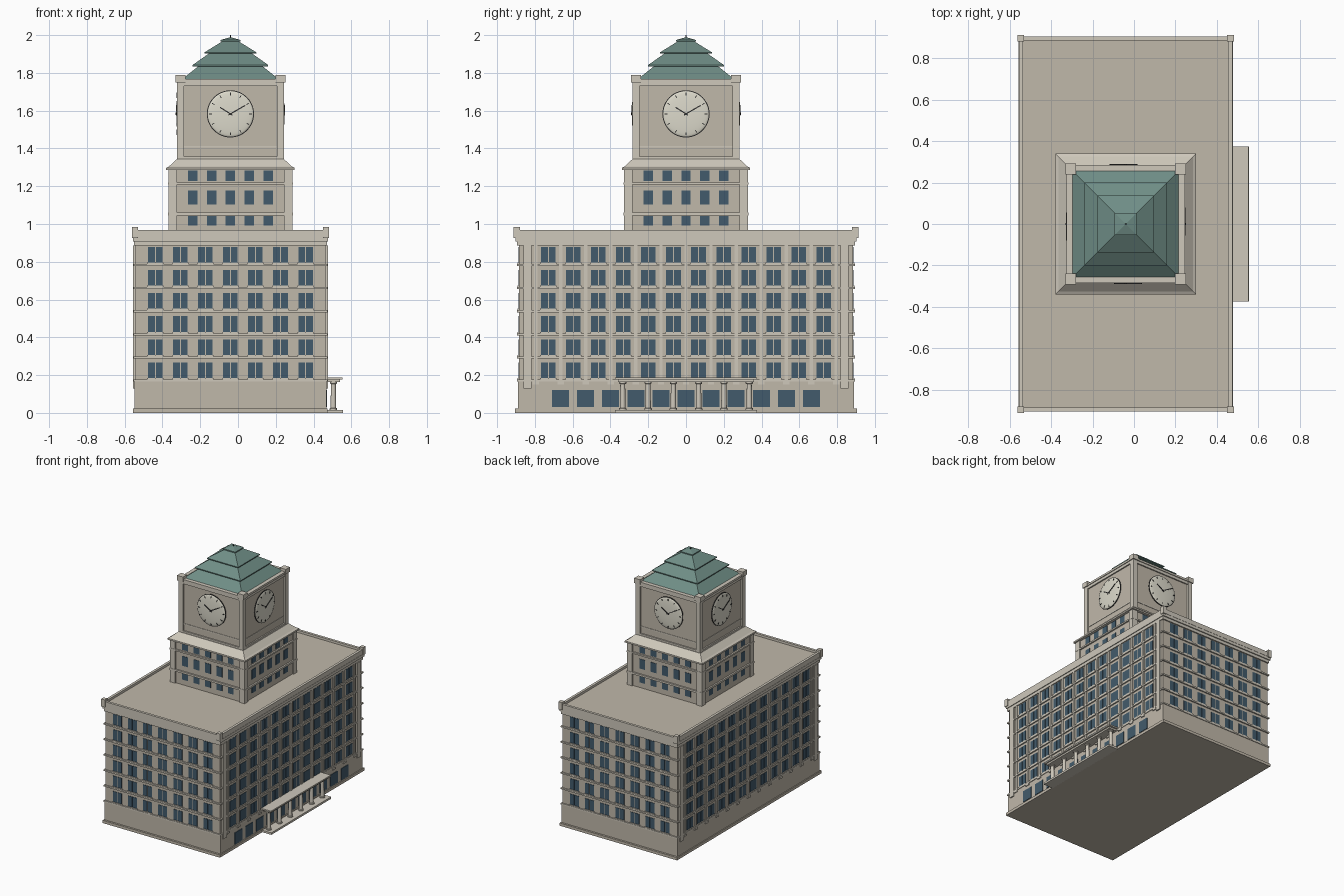
import bpy, bmesh, math
from mathutils import Matrix, Vector

if "Cube" in bpy.data.objects:
    bpy.data.objects.remove(bpy.data.objects["Cube"])

CX = -0.04  # centre of the main block and the tower


def material(name, rgb):
    m = bpy.data.materials.new(name)
    m.diffuse_color = (*rgb, 1)
    m.use_nodes = True
    m.node_tree.nodes["Principled BSDF"].inputs["Base Color"].default_value = m.diffuse_color
    return m


STONE = material("stone", (0.53, 0.48, 0.40))
TRIM = material("pale_stone", (0.62, 0.58, 0.50))
GLASS = material("glass", (0.055, 0.105, 0.15))
COPPER = material("green_copper", (0.16, 0.27, 0.24))
DIAL = material("dial", (0.72, 0.70, 0.60))
DARK = material("dark_metal", (0.03, 0.03, 0.03))


class Part:
    """Collects simple shapes into one object."""
    def __init__(self, name, mat):
        self.name, self.mat, self.bm = name, mat, bmesh.new()

    def box(self, x0, x1, y0, y1, z0, z1, mx=None):
        m = Matrix.Translation(((x0 + x1) / 2, (y0 + y1) / 2, (z0 + z1) / 2)) @ \
            Matrix.Diagonal((x1 - x0, y1 - y0, z1 - z0, 1))
        bmesh.ops.create_cube(self.bm, size=1, matrix=(mx or Matrix()) @ m)

    def slab(self, hx, hy, z0, z1):
        self.box(CX - hx, CX + hx, -hy, hy, z0, z1)

    def ring(self, hx, hy, t, z0, z1):
        for s in (-1, 1):
            a, b = sorted((s * hx, s * (hx - t)))
            self.box(CX + a, CX + b, -hy, hy, z0, z1)
            a, b = sorted((s * hy, s * (hy - t)))
            self.box(CX - hx + t, CX + hx - t, a, b, z0, z1)

    def corners(self, hx, hy, t, z0, z1):
        for sx in (-1, 1):
            for sy in (-1, 1):
                x, y = CX + sx * (hx - t / 2), sy * (hy - t / 2)
                self.box(x - t / 2, x + t / 2, y - t / 2, y + t / 2, z0, z1)

    def panel(self, side, u, w, z0, z1, d0, d1):
        """Box on a wall: side 0 front, 1 right, 2 back, 3 left; d is distance out."""
        self.box(u - w / 2, u + w / 2, -d1, -d0, z0, z1, frame(side))

    def lathe(self, profile, mx, n=48):
        rings = [[self.bm.verts.new(mx @ Vector((r * math.cos(2 * math.pi * i / n),
                  r * math.sin(2 * math.pi * i / n), z))) for i in range(n)]
                 for r, z in profile]
        for a, b in zip(rings, rings[1:]):
            for i in range(n):
                self.bm.faces.new((a[i], a[(i + 1) % n], b[(i + 1) % n], b[i]))
        self.bm.faces.new(rings[0][::-1])
        self.bm.faces.new(rings[-1])

    def taper(self, profile):
        """Square stacked profile of (half width, z)."""
        self.lathe([(h * math.sqrt(2), z) for h, z in profile],
                   Matrix.Translation((CX, 0, 0)) @ Matrix.Rotation(math.pi / 4, 4, 'Z'), 4)

    def done(self, smooth=False):
        bmesh.ops.recalc_face_normals(self.bm, faces=self.bm.faces)
        me = bpy.data.meshes.new(self.name)
        self.bm.to_mesh(me)
        me.materials.append(self.mat)
        ob = bpy.data.objects.new(self.name, me)
        bpy.context.collection.objects.link(ob)
        if smooth:
            bpy.ops.object.select_all(action='DESELECT')
            ob.select_set(True)
            bpy.context.view_layer.objects.active = ob
            bpy.ops.object.shade_smooth_by_angle(angle=math.radians(35))


def frame(side):
    return Matrix.Translation((CX, 0, 0)) @ Matrix.Rotation(side * math.pi / 2, 4, 'Z')


HX, HY = 0.503, 0.885
walls = Part("main_walls", STONE)
walls.slab(HX, HY, 0.0, 0.95)
walls.slab(HX + 0.005, HY + 0.005, 0.0, 0.165)
walls.done()

plinth = Part("plinth", STONE)
plinth.slab(0.515, 0.905, 0, 0.022)
plinth.done()

# floor ledges, cornice and parapet
ledges = Part("floor_ledges", TRIM)
for i in range(6):
    z = 0.165 + i * 0.1225
    ledges.slab(HX + 0.01, HY + 0.01, z, z + 0.011)
ledges.done()
cornice = Part("cornice", TRIM)
cornice.ring(0.511, 0.895, 0.03, 0.885, 0.908)
cornice.ring(0.517, 0.903, 0.03, 0.908, 0.93)
cornice.ring(0.515, 0.905, 0.02, 0.93, 0.968)
cornice.corners(0.522, 0.912, 0.032, 0.925, 0.985)
cornice.done()

# main windows with sills, and the upright piers of the long sides
win = Part("main_windows", GLASS)
sills = Part("window_sills", TRIM)
piers = Part("wall_piers", TRIM)
for side in range(4):
    long = side % 2
    n, d = (12, HX) if long else (7, HY)
    for i in range(n):
        u = (i - (n - 1) / 2) * 0.1325
        for row in range(6):
            z = 0.182 + row * 0.1225
            for s in (-1, 1):
                win.panel(side, u + s * 0.0205, 0.036, z, z + 0.085, d - 0.01, d + 0.003)
            sills.panel(side, u, 0.086, z - 0.006, z + 0.002, d - 0.01, d + 0.008)
    if long:
        for i in range(13):
            u = (i - 6) * 0.1325
            piers.panel(side, u, 0.018, 0.165, 0.885, d - 0.01, d + 0.007)
            piers.panel(side, u, 0.034, 0.15, 0.165, d - 0.01, d + 0.012)
        for s in (-1, 1):
            piers.panel(side, s * 0.84, 0.042, 0.13, 0.885, d - 0.01, d + 0.013)
for i in range(11):
    win.panel(1, (i - 5) * 0.133, 0.09, 0.03, 0.122, HX - 0.01, HX + 0.009)
win.done()
sills.done()
piers.done()

# entrance portico on the right side
portico = Part("portico_slabs", TRIM)
portico.box(0.46, 0.555, -0.375, 0.375, 0, 0.016)
portico.box(0.46, 0.54, -0.36, 0.36, 0.163, 0.176)
portico.box(0.46, 0.552, -0.375, 0.375, 0.176, 0.187)
portico.done()
cols = Part("portico_columns", TRIM)
for i in range(6):
    cols.lathe([(0.02, 0.016), (0.02, 0.024), (0.015, 0.026), (0.013, 0.152),
                (0.019, 0.156), (0.019, 0.164)],
               Matrix.Translation((0.505, (i - 2.5) * 0.134, 0)), 20)
cols.done(True)

# lower tower
tower = Part("tower_walls", STONE)
tower.slab(0.318, 0.318, 0.94, 1.3)
tower.done()
ttrim = Part("tower_trim", TRIM)
ttrim.corners(0.328, 0.328, 0.045, 0.94, 1.29)
for z0, z1, h in ((1.045, 1.06, 0.33), (1.208, 1.22, 0.33), (1.285, 1.297, 0.34)):
    ttrim.slab(h, h, z0, z1)
ttrim.taper([(0.34, 1.297), (0.325, 1.305), (0.284, 1.343)])
ttrim.done()
twin = Part("tower_windows", GLASS)
for side in range(4):
    for i in range(5):
        for z0, z1 in ((0.992, 1.042), (1.102, 1.178), (1.228, 1.282)):
            twin.panel(side, (i - 2) * 0.1, 0.05, z0, z1, 0.3, 0.321)
twin.done()

# clock stage
stage = Part("clock_stage", STONE)
stage.slab(0.27, 0.27, 1.33, 1.765)
stage.done()
strim = Part("clock_stage_trim", TRIM)
strim.corners(0.283, 0.283, 0.037, 1.34, 1.75)
strim.ring(0.28, 0.28, 0.02, 1.34, 1.357)
strim.ring(0.273, 0.273, 0.02, 1.405, 1.414)
strim.ring(0.28, 0.28, 0.02, 1.73, 1.752)
strim.ring(0.286, 0.286, 0.03, 1.752, 1.768)
strim.corners(0.291, 0.291, 0.052, 1.75, 1.789)
strim.done()

# clocks on four sides
dial, rim, hands = Part("clock_dials", DIAL), Part("clock_rims", DARK), Part("clock_hands", DARK)
for side in range(4):
    m = frame(side) @ Matrix.Translation((0, -0.268, 1.583)) @ Matrix.Rotation(math.pi / 2, 4, 'X')
    dial.lathe([(0.121, 0)] + [(0.121 * math.cos(a), 0.008 + 0.01 * math.sin(a))
               for a in [k * math.pi / 16 for k in range(8)]], m)
    rim.lathe([(0.125, 0), (0.125, 0.007), (0.12, 0.007)], m)
    for k in range(12):
        r = m @ Matrix.Rotation(k * math.pi / 6, 4, 'Z')
        hands.box(-0.002, 0.002, 0.098, 0.113, 0.008, 0.0165, r)
    for ang, length in ((58, 0.065), (-60, 0.09)):
        r = m @ Matrix.Rotation(math.radians(ang), 4, 'Z')
        hands.box(-0.003, 0.003, -0.012, length, 0.017, 0.021, r)
    hands.lathe([(0.006, 0.015), (0.006, 0.022)], m, 12)
dial.done(True)
rim.done()
hands.done()

# stepped copper roof and finial
roof = Part("stepped_roof", COPPER)
roof.taper([(0.27, 1.755), (0.17, 1.835), (0.2, 1.835), (0.2, 1.842), (0.115, 1.902),
            (0.137, 1.902), (0.137, 1.909), (0.045, 1.966), (0.053, 1.966),
            (0.053, 1.974), (0.004, 1.988)])
roof.done()
finial = Part("finial", DARK)
finial.lathe([(0.004, 1.98), (0.002, 2.0)], Matrix.Translation((CX, 0, 0)), 8)
finial.done()
